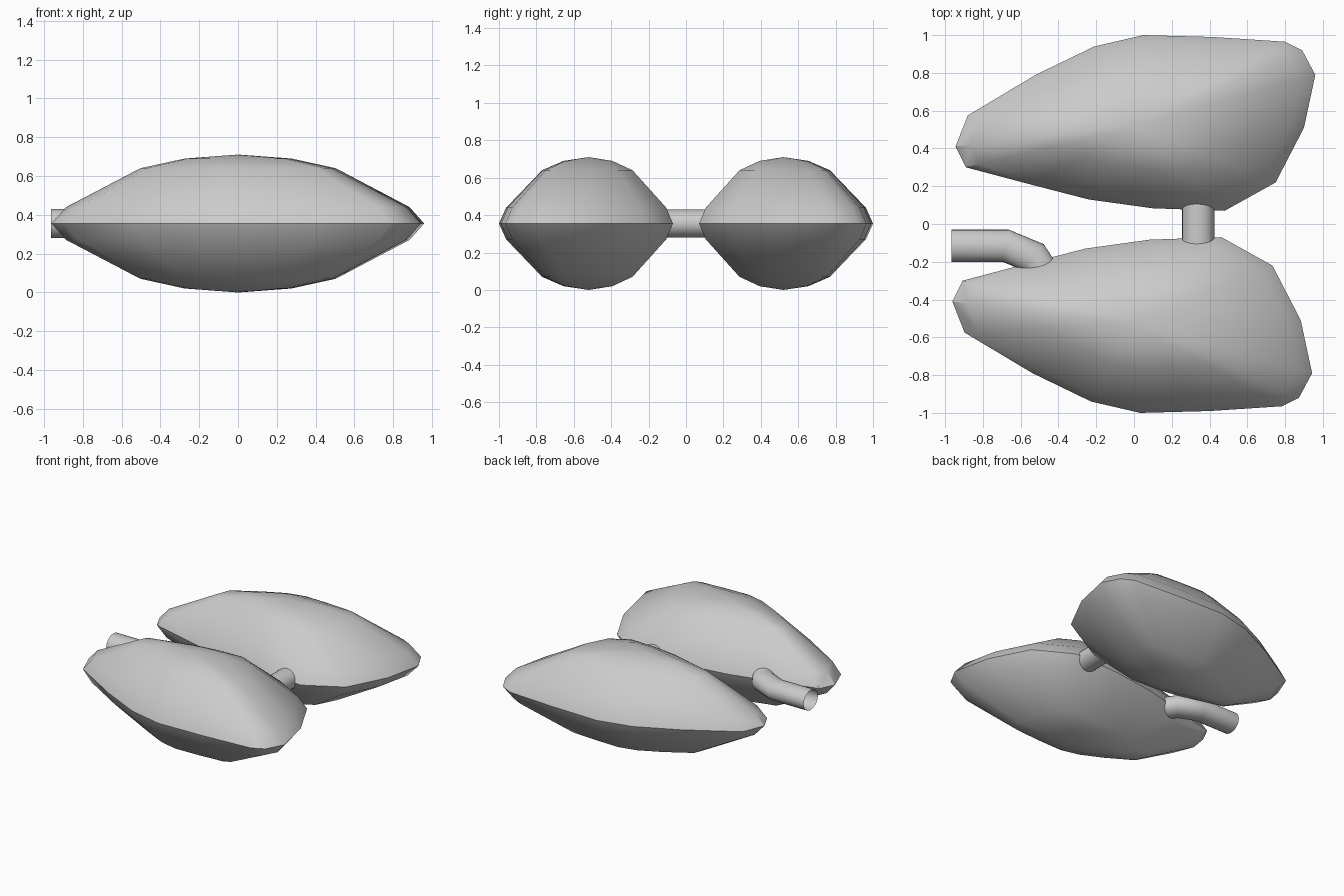
import bpy, math
from mathutils import Vector

if "Cube" in bpy.data.objects:
    bpy.data.objects.remove(bpy.data.objects["Cube"])

MID = 0.355  # height of the widest outline


def make_object(name, verts, faces, angle):
    mesh = bpy.data.meshes.new(name)
    mesh.from_pydata(verts, [], faces)
    mesh.update()
    ob = bpy.data.objects.new(name, mesh)
    bpy.context.collection.objects.link(ob)
    bpy.ops.object.select_all(action='DESELECT')
    bpy.context.view_layer.objects.active = ob
    ob.select_set(True)
    bpy.ops.object.mode_set(mode='EDIT')
    bpy.ops.mesh.select_all(action='SELECT')
    bpy.ops.mesh.normals_make_consistent(inside=False)
    bpy.ops.object.mode_set(mode='OBJECT')
    bpy.ops.object.shade_smooth_by_angle(angle=math.radians(angle))
    return ob


def bridge(rings, n):
    return [(r * n + i, r * n + (i + 1) % n, (r + 1) * n + (i + 1) % n, (r + 1) * n + i)
            for r in range(rings - 1) for i in range(n)]


# Lobe: plan outline, shrunk in layers above and below the middle
OUTLINE = [(-0.945, 0.41), (-0.88, 0.575), (-0.52, 0.79), (-0.21, 0.94), (0.05, 1.0),
           (0.42, 0.99), (0.80, 0.965), (0.89, 0.92), (0.96, 0.79), (0.90, 0.51),
           (0.75, 0.22), (0.48, 0.07), (0.10, 0.083), (-0.24, 0.13), (-0.55, 0.21), (-0.89, 0.30)]
LAYERS = [(0.28, -0.335), (0.52, -0.285), (0.92, -0.085), (1, 0),
          (0.92, 0.085), (0.52, 0.285), (0.28, 0.335)]


def lobe(name, side, shift):
    cx, cy = 0.01, 0.52
    n = len(OUTLINE)
    verts = [(cx + (x - cx) * s + shift, side * (cy + (y - cy) * s), MID + z)
             for s, z in LAYERS for x, y in OUTLINE]
    faces = bridge(len(LAYERS), n)
    # shallow domes close the top and bottom
    for start, z in ((0, 0.0), ((len(LAYERS) - 1) * n, 0.71)):
        verts.append((cx + shift, side * cy, z))
        faces += [(start + i, start + (i + 1) % n, len(verts) - 1) for i in range(n)]
    make_object(name, verts, faces, 35)


lobe("back_lobe", 1, 0.0)
lobe("front_lobe", -1, -0.017)


# Open tubes swept along a flat path, slightly wider than tall
def tube(name, path, n=24, wide=0.085, tall=0.075):
    pts = [Vector(p) for p in path]
    verts = []
    for i, p in enumerate(pts):
        a = (p - pts[max(i - 1, 0)]).normalized()
        b = (pts[min(i + 1, len(pts) - 1)] - p).normalized()
        t = (a + b).normalized()
        cos_half = t.dot(b if b.length else a)
        side = Vector((-t.y, t.x)) * (wide / cos_half)
        for k in range(n):
            u = 2 * math.pi * k / n
            q = p + side * math.cos(u)
            verts.append((q.x, q.y, MID + tall * math.sin(u)))
    make_object(name, verts, bridge(len(pts), n), 40)


tube("connecting_tube", [(0.34, -0.12), (0.34, 0.12)])
tube("inlet_tube", [(-0.965, -0.115), (-0.68, -0.115), (-0.535, -0.175), (-0.48, -0.26)])
